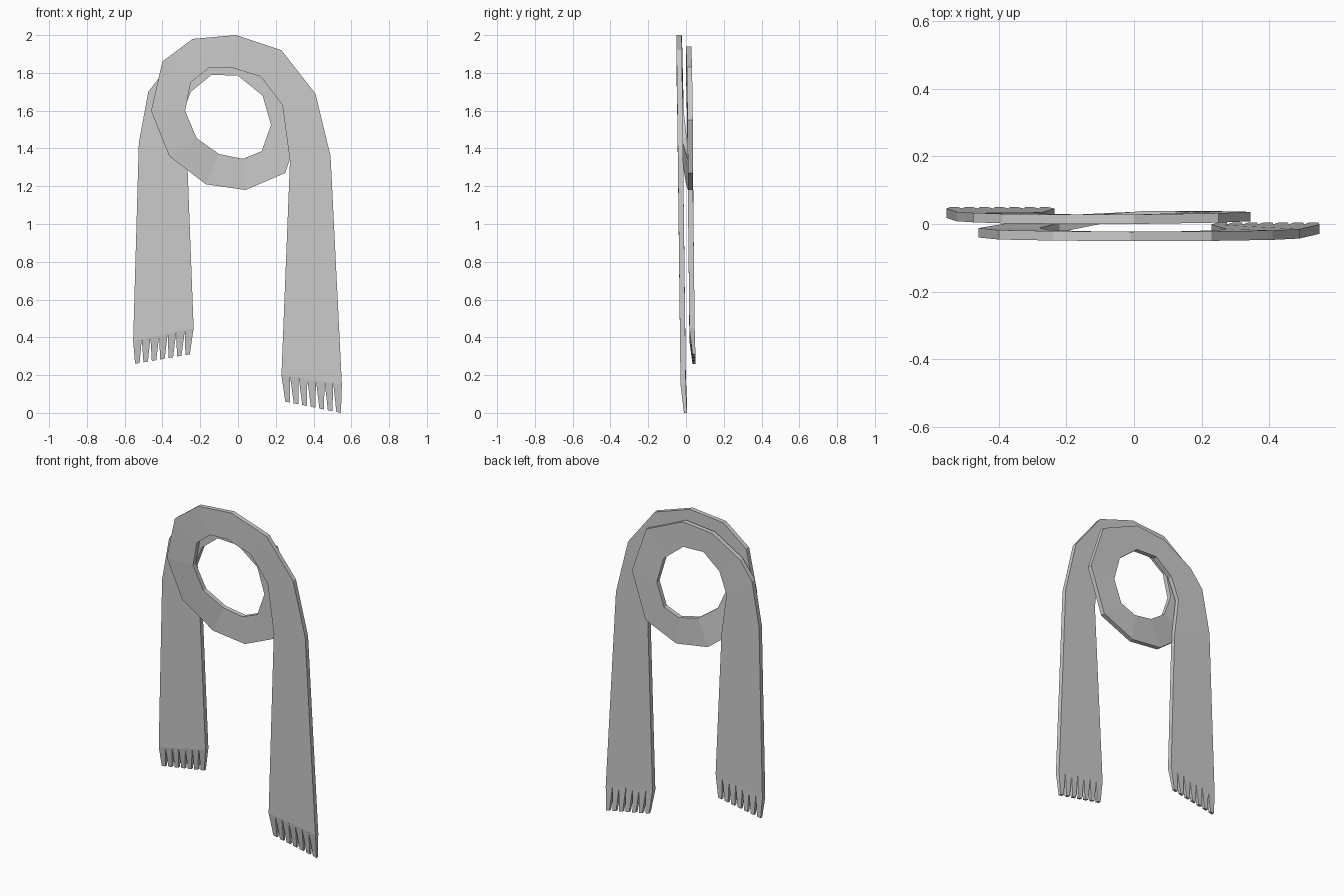
import bpy, bmesh
from mathutils import Vector

if "Cube" in bpy.data.objects:
    bpy.data.objects.remove(bpy.data.objects["Cube"])

# Stations along the scarf: outer x, z, inner x, z, depth y
PATH = [
    (.55, .15, .23, .20, -.015), (.49, 1.36, .275, 1.33, -.029),
    (.41, 1.69, .235, 1.63, -.033), (.23, 1.92, .12, 1.78, -.036),
    (-.01, 2.0, -.04, 1.83, -.037), (-.24, 1.98, -.155, 1.825, -.035),
    (-.40, 1.86, -.25, 1.75, -.032), (-.46, 1.60, -.28, 1.60, -.026),
    (-.365, 1.36, -.22, 1.455, -.010), (-.17, 1.21, -.10, 1.37, .014),
    (.04, 1.18, .025, 1.345, .024), (.25, 1.27, .125, 1.385, .024),
    (.345, 1.55, .175, 1.525, .022), (.25, 1.83, .13, 1.68, .018),
    (0, 1.94, 0, 1.785, .014), (-.20, 1.92, -.14, 1.79, .014),
    (-.39, 1.81, -.25, 1.70, .016), (-.475, 1.70, -.30, 1.57, .019),
    (-.525, 1.43, -.268, 1.32, .022), (-.555, .38, -.235, .45, .032),
]
HALF = .014


def make_object(name, bm):
    bmesh.ops.recalc_face_normals(bm, faces=bm.faces)
    mesh = bpy.data.meshes.new(name)
    bm.to_mesh(mesh)
    bm.free()
    obj = bpy.data.objects.new(name, mesh)
    bpy.context.collection.objects.link(obj)


# Looped flat band
bm = bmesh.new()
rings = []
for ox, oz, ix, iz, y in PATH:
    rings.append([bm.verts.new(p) for p in (
        (ox, y - HALF, oz), (ix, y - HALF, iz),
        (ix, y + HALF, iz), (ox, y + HALF, oz))])
for a, b in zip(rings, rings[1:]):
    for k in range(4):
        n = (k + 1) % 4
        bm.faces.new((a[k], a[n], b[n], b[k]))
make_object("scarf_band", bm)


def fringe(name, top_a, top_b, tip_a, tip_b, count=7):
    """Row of tapered tassels between a band end and its tip line."""
    bm = bmesh.new()
    top_a, top_b, tip_a, tip_b = map(Vector, (top_a, top_b, tip_a, tip_b))
    gap = .45 / (count - .45)          # share of the tip line left open
    pitch = (1 + gap * .143) / count
    width = pitch * .57
    step = (1 - width) / (count - 1)
    for i in range(count):
        t0, t1 = i / count, (i + 1) / count
        s0 = i * step
        s1 = s0 + width
        quad = [(top_a.lerp(top_b, t0), HALF), (top_a.lerp(top_b, t1), HALF),
                (tip_a.lerp(tip_b, s1), .008), (tip_a.lerp(tip_b, s0), .008)]
        front = [bm.verts.new(p - Vector((0, h, 0))) for p, h in quad]
        back = [bm.verts.new(p + Vector((0, h, 0))) for p, h in quad]
        bm.faces.new(front)
        bm.faces.new(back[::-1])
        for k in (1, 2, 3):            # top stays open against the band
            n = (k + 1) % 4
            bm.faces.new((front[k], back[k], back[n], front[n]))
    make_object(name, bm)


# Fringes on both ends
fringe("front_fringe", (.23, -.015, .20), (.55, -.015, .15),
       (.25, -.003, .06), (.545, -.003, 0))
fringe("rear_fringe", (-.555, .032, .38), (-.235, .032, .45),
       (-.545, .042, .26), (-.255, .042, .31))
